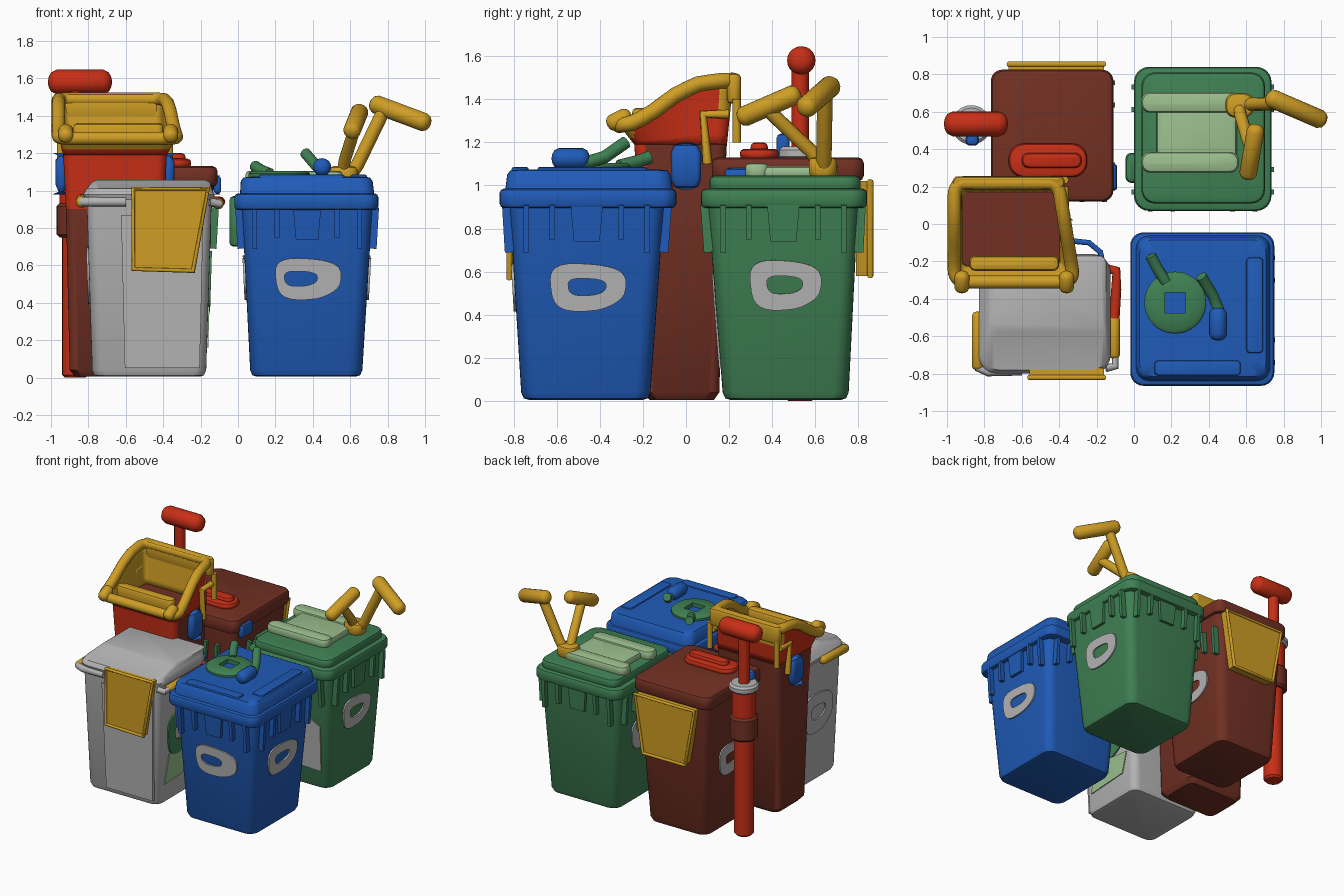
import bpy, bmesh, math
from mathutils import Matrix, Vector

if "Cube" in bpy.data.objects:
    bpy.data.objects.remove(bpy.data.objects["Cube"])

def material(name, rgb):
    m = bpy.data.materials.new(name)
    m.diffuse_color = (*rgb, 1)
    m.use_nodes = True
    m.node_tree.nodes["Principled BSDF"].inputs["Base Color"].default_value = m.diffuse_color
    return m

BLUE = material("blue", (0.014, 0.105, 0.48))
GREEN = material("green", (0.05, 0.22, 0.088))
PALE = material("pale green", (0.33, 0.52, 0.27))
YELLOW = material("yellow", (0.62, 0.34, 0.018))
BROWN = material("brown", (0.17, 0.03, 0.017))
RED = material("red", (0.58, 0.028, 0.008))
GREY = material("grey", (0.46, 0.46, 0.46))

def finish(name, bm, *mats):
    bmesh.ops.recalc_face_normals(bm, faces=bm.faces)
    me = bpy.data.meshes.new(name)
    bm.to_mesh(me)
    bm.free()
    for m in mats:
        me.materials.append(m)
    ob = bpy.data.objects.new(name, me)
    bpy.context.collection.objects.link(ob)
    return ob

def rounded(x0, x1, y0, y1, r, n=6):
    pts = []
    for i, (cx, cy) in enumerate([(x1 - r, y1 - r), (x0 + r, y1 - r), (x0 + r, y0 + r), (x1 - r, y0 + r)]):
        for k in range(n + 1):
            a = (i + k / n) * math.pi / 2
            pts.append((cx + r * math.cos(a), cy + r * math.sin(a)))
    return pts

def skin(bm, rings, cap=True):
    rings = [[bm.verts.new(p) for p in ring] for ring in rings]
    n = len(rings[0])
    for a, b in zip(rings, rings[1:]):
        for i in range(n):
            bm.faces.new((a[i], a[(i + 1) % n], b[(i + 1) % n], b[i]))
    if cap:
        bm.faces.new(rings[0][::-1])
        bm.faces.new(rings[-1])

def loft(name, mat, rings):
    """rings: (x0, x1, y0, y1, z, corner radius)"""
    bm = bmesh.new()
    skin(bm, [[(x, y, z) for x, y in rounded(a, b, c, d, r)] for a, b, c, d, z, r in rings])
    return finish(name, bm, mat)

def slab(name, mat, x0, x1, y0, y1, z0, z1, r=0.07, e=0.02):
    """Rounded block with softened top and bottom edges"""
    rings = [(x0 + i, x1 - i, y0 + i, y1 - i, z, r) for i, z in
             [(e, z0), (e * .3, z0 + e * .3), (0, z0 + e), (0, z1 - e), (e * .3, z1 - e * .3), (e, z1)]]
    return loft(name, mat, rings)

def tube(name, mat, pts, r, closed=False):
    cu = bpy.data.curves.new(name, 'CURVE')
    cu.dimensions = '3D'
    cu.bevel_depth, cu.bevel_resolution, cu.use_fill_caps = r, 4, True
    sp = cu.splines.new('POLY')
    sp.points.add(len(pts) - 1)
    for p, q in zip(sp.points, pts):
        p.co = (*q, 1)
    sp.use_cyclic_u = closed
    cu.materials.append(mat)
    ob = bpy.data.objects.new(name, cu)
    bpy.context.collection.objects.link(ob)
    bpy.ops.object.select_all(action='DESELECT')
    ob.select_set(True)
    bpy.context.view_layer.objects.active = ob
    bpy.ops.object.convert(target='MESH')

def capsule(name, mat, p, q, r):
    """Straight grip with round ends"""
    p, q = Vector(p), Vector(q)
    d = q - p
    rot = d.to_track_quat('Z', 'Y').to_matrix()
    prof = [(r * math.sin(a), -r * math.cos(a) * .7) for a in (.15, .5, .9, 1.57)]
    prof += [(a, d.length - b) for a, b in prof[::-1]]
    bm = bmesh.new()
    skin(bm, [[p + rot @ Vector((a * math.cos(t * math.pi / 10), a * math.sin(t * math.pi / 10), b))
               for t in range(20)] for a, b in prof])
    return finish(name, bm, mat)

def plate(name, mat, M, pts, w0, w1):
    bm = bmesh.new()
    skin(bm, [[M @ Vector((u, v, w)) for u, v in pts] for w in (w0, w1)])
    return finish(name, bm, mat)

def badge(name, mat, M, a, b, off=0):
    """Plain rounded ring plate"""
    def loop(s, t, w, wob, o=0):
        out = []
        for k in range(32):
            g = k * math.pi / 16
            c, d = math.cos(g), math.sin(g)
            f = 1 + wob * math.sin(3 * g + 1)
            out.append(M @ Vector((s * f * math.copysign(abs(c) ** .75, c) + o, t * f * math.copysign(abs(d) ** .75, d), w)))
        return out
    bm = bmesh.new()
    skin(bm, [loop(a, b, -.01, .06), loop(a, b, .01, .06), loop(a * .5, b * .36, .01, .05, off),
              loop(a * .5, b * .36, -.01, .05, off)], cap=False)
    return finish(name, bm, mat)

SIDES = {'front': (0, -1), 'right': (1, 0), 'back': (0, 1), 'left': (-1, 0)}

def side(base, top, H, which, z):
    """Local frame on a sloping bin wall: u across, v up, w outwards"""
    t = z / H
    x0, x1, y0, y1 = [a + (b - a) * t for a, b in zip(base, top)]
    o = Vector((*SIDES[which], 0))
    slope = {'front': base[2] - top[2], 'right': top[1] - base[1], 'back': top[3] - base[3], 'left': base[0] - top[0]}[which] / H
    c = Vector(((x0 + x1) / 2 + o.x * (x1 - x0) / 2, (y0 + y1) / 2 + o.y * (y1 - y0) / 2, z))
    u = Vector((0, 0, 1)).cross(o)
    v = (Vector((0, 0, 1)) + o * slope).normalized()
    m = Matrix((u, v, u.cross(v))).transposed().to_4x4()
    m.translation = c
    return m

def body(name, mat, base, top, H, r=0.07):
    x0, x1, y0, y1 = base
    rings = [(x0 + i, x1 - i, y0 + i, y1 - i, z, r) for i, z in [(.035, 0.005), (.012, .012), (0, .04)]]
    return loft(name, mat, rings + [(*top, H, r)])

def ribs(name, mat, base, top, H, sides=SIDES):
    for s in sides:
        M = side(base, top, H, s, .81)
        plate(name + "_pocket", mat, M, [(-.075, .1), (-.06, -.07), (.06, -.07), (.075, .1)], -.01, .022)
        for u in (-.28, -.16, .16, .28):
            h = -.12 if abs(u) > .2 else -.06
            plate(name + "_rib", mat, M, [(u - .013, .1), (u - .013, h), (u + .013, h), (u + .013, .1)], -.01, .035)

def frame_plate(name, M, pts, w0, w1):
    plate(name, YELLOW, M, pts, w0, w1)
    tube(name + "_edge", YELLOW, [M @ Vector((u, v, w1)) for u, v in pts], .014, True)

# Blue bin
bb, bt = (.065, .665, -.765, -.165), (.02, .72, -.82, -.1)
body("blue_bin_body", BLUE, bb, bt, .93)
ribs("blue_bin", BLUE, bb, bt, .93)
slab("blue_bin_rim", BLUE, -.02, .75, -.865, -.045, .895, .985, .07)
loft("blue_bin_lid", BLUE, [(.01, .73, -.84, -.06, .97, .07), (.015, .72, -.83, -.07, 1.05, .07),
                            (.03, .705, -.815, -.085, 1.07, .07), (.09, .65, -.76, -.14, 1.075, .05)])
slab("blue_lid_front_bar", BLUE, .11, .57, -.81, -.73, 1.05, 1.085, .02, .01)
slab("blue_lid_side_bar", BLUE, .6, .69, -.69, -.18, 1.05, 1.085, .02, .01)
for s, off in (('front', -.035), ('right', 0), ('left', 0)):
    badge("blue_bin_badge", GREY, side(bb, bt, .93, s, .53), .175, .11, off)
# Green dial and hoses on the blue lid
bm = bmesh.new()
sq = [max(abs(math.cos(k * math.pi / 20)), abs(math.sin(k * math.pi / 20))) for k in range(40)]
def dial(r, z, square=False):
    return [(.22 + (r / sq[k] if square else r) * math.cos(k * math.pi / 20),
             -.42 + (r / sq[k] if square else r) * math.sin(k * math.pi / 20), z) for k in range(40)]
skin(bm, [dial(.165, 1.06), dial(.165, 1.09), dial(.145, 1.105), dial(.055, 1.105, True), dial(.055, 1.06, True)], False)
finish("lid_dial", bm, GREEN)
tube("short_hose", GREEN, [(.09, -.17, 1.13), (.12, -.23, 1.11), (.17, -.31, 1.09)], .03)
tube("long_hose", GREEN, [(.46, -.52, 1.11), (.45, -.45, 1.11), (.42, -.38, 1.13), (.36, -.28, 1.20)], .03)
capsule("hose_knob", BLUE, (.45, -.59, 1.125), (.45, -.48, 1.125), .048)

# Green bin
gb, gt = (.07, .66, .17, .755), (.02, .715, .1, .8)
body("green_bin_body", GREEN, gb, gt, .93)
ribs("green_bin", GREEN, gb, gt, .93)
slab("green_bin_rim", GREEN, 0, .735, .07, .84, .895, .985, .08)
slab("green_bin_lid", GREEN, .04, .7, .11, .81, .97, 1.045, .07)
for s in ('right', 'left'):
    badge("green_bin_badge", GREY, side(gb, gt, .93, s, .54), .165, .115)
plate("green_bin_panel", GREY, side(gb, gt, .93, 'front', .35), [(-.24, -.18), (.24, -.2), (.25, .16), (.1, .24), (-.22, .2)], -.005, .006)
slab("green_side_grip", GREEN, -.045, .03, .22, .38, .7, .97, .03)
slab("pad", PALE, .12, .55, .29, .69, 1.03, 1.09, .03)
for y in (.33, .65):
    slab("pad_arm", PALE, .04, .56, y - .055, y + .055, 1.03, 1.105, .045, .02)
# Forked yellow handle
slab("fork_base", YELLOW, .49, .64, .57, .7, 1.04, 1.13, .05)
tube("fork_arm_near", YELLOW, [(.56, .63, 1.08), (.57, .58, 1.16), (.63, .38, 1.35)], .033)
tube("fork_arm_far", YELLOW, [(.6, .64, 1.08), (.64, .64, 1.14), (.78, .645, 1.43)], .036)
capsule("fork_grip_near", YELLOW, (.61, .27, 1.32), (.65, .50, 1.42), .047)
capsule("fork_grip_far", YELLOW, (.74, .67, 1.46), (.995, .56, 1.365), .05)

# Brown bin
rb, rt = (-.70, -.19, .18, .755), (-.74, -.13, .15, .805)
body("brown_bin_body", BROWN, rb, rt, 1.04)
slab("brown_bin_lid", BROWN, -.765, -.11, .12, .825, 1.02, 1.13, .06, .025)
slab("red_lid_handle", RED, -.67, -.25, .25, .43, 1.12, 1.17, .08)
slab("red_lid_grip", RED, -.6, -.28, .3, .38, 1.15, 1.2, .035)
for s in ('right', 'left'):
    badge("brown_bin_badge", GREY, side(rb, rt, 1.04, s, .54), .16, .115)
ribs("brown_bin", GREEN, rb, rt, 1.04, ('front', 'right'))
slab("blue_latch", BLUE, -.13, -.09, .18, .32, .98, 1.08, .015)
P = Matrix.Translation((-.42, .83, .8)) @ side((0,) * 4, (0,) * 4, 1, 'back', 0)
frame_plate("brown_bin_flap", P, [(-.26, .22), (-.19, -.22), (.17, -.22), (.25, .22)], -.04, .025)

# Red post with hammer head
def post(name, mat, r, z0, z1):
    loft(name, mat, [(-.87 - s, -.87 + s, .53 - s, .53 + s, z, s - .001) for s, z in
                     ((r - .015, z0), (r, z0 + .015), (r, z1 - .015), (r - .015, z1))])
post("post_lower", RED, .07, 0, .8)
post("post_collar", BROWN, .1, .75, .93)
post("post_upper", RED, .085, .9, 1.14)
post("post_ring", GREY, .105, 1.12, 1.18)
post("post_neck", RED, .04, 1.15, 1.56)
slab("post_switch", BLUE, -.9, -.83, .42, .48, 1.12, 1.24, .02)
capsule("post_head", RED, (-.97, .535, 1.58), (-.72, .535, 1.58), .066)

# Tall bin: brown body, red upper front
bm = bmesh.new()
tall = [(-.87, -.43, -.17, .13, .005, .05), (-.9, -.4, -.2, .155, .04, .05), (-.92, -.39, -.225, .175, .9, .05),
        (-.93, -.385, -.235, .185, 1.1, .05), (-.935, -.38, -.24, .19, 1.2, .05)]
skin(bm, [[(x, y, z) for x, y in rounded(a, b, c, d, r)] for a, b, c, d, z, r in tall])
bm.normal_update()
for f in bm.faces:
    c = f.calc_center_median()
    f.material_index = int(c.z > .9 and c.z < 1.19 and c.y < -.17)
finish("tall_bin_body", bm, BROWN, RED)

# Hood: sloping scoop, red outside and yellow inside
CURVE = [(-.36, 1.27), (-.25, 1.29), (-.17, 1.33), (-.05, 1.42), (.05, 1.47), (.15, 1.485), (.3, 1.49)]
def rim_z(y):
    for (a, p), (b, q) in zip(CURVE, CURVE[1:]):
        if a <= y <= b:
            return p + (q - p) * (y - a) / (b - a)
def dense(pts, n=8):
    return [Vector(p).lerp(Vector(q), k / n) for p, q in zip(pts, pts[1:] + pts[:1])
            for k in range(n if (Vector(p) - Vector(q)).length > .1 else 1)]
low = dense(rounded(-.935, -.38, -.24, .19, .05))
high = []
for p in low:
    s, t = (p.x + .935) / .555, (p.y + .24) / .43
    high.append(Vector((-.96 + s * (.555 + .085 * (1 - t)), -.31 + t * .53, 0)))
for p in high:
    p.z = rim_z(p.y)
bm = bmesh.new()
skin(bm, [[Vector((p.x, p.y, 1.19)).lerp(q, k / 6) for p, q in zip(low, high)] for k in range(7)], False)
for f in bm.faces:
    c = f.calc_center_median()
    f.material_index = int((c.y > .15 and c.z > 1.36) or (c.y < -.24 and c.z > 1.22))
hood = finish("hood_wall", bm, RED, YELLOW, YELLOW)
mod = hood.modifiers.new("thickness", 'SOLIDIFY')
mod.thickness, mod.offset, mod.material_offset = .02, -1, 2
tube("hood_rim", YELLOW, [tuple(p) for p in high], .036, True)
slab("hood_front_bar", YELLOW, -.88, -.40, -.25, -.17, 1.25, 1.36, .03)
slab("hood_back_band", YELLOW, -.97, -.37, .19, .255, 1.38, 1.52, .03)
for x in (-.92, -.36):
    capsule("hood_bolt", YELLOW, (x, -.34, 1.29), (x, -.28, 1.32), .04)
# Side straps and blue side knobs
for x in (-.945, -.37):
    tube("hood_strap", YELLOW, [(x, .2, 1.33), (x, .08, 1.33), (x, .1, 1.1)], .022)
    tube("hood_strap_rear", YELLOW, [(x, .235, 1.4), (x, .235, 1.2)], .02)
    slab("side_knob", BLUE, x - .03, x + .03, -.07, .07, .98, 1.2, .025, .05)

# Grey bin
wb, wt = (-.78, -.17, -.74, -.2), (-.81, -.14, -.775, -.18)
body("grey_bin_body", GREY, wb, wt, .98, .06)
loft("grey_bin_lid", GREY, [(-.82, -.13, -.79, -.165, .95, .09), (-.83, -.125, -.8, -.16, .98, .1),
                            (-.81, -.14, -.78, -.165, 1.01, .09), (-.78, -.15, -.58, -.17, 1.045, .04),
                            (-.76, -.17, -.56, -.19, 1.055, .04)])
plate("grey_bin_front_panel", GREY, side(wb, wt, .98, 'front', .45), [(-.13, -.4), (.27, -.4), (.29, .42), (-.15, .42)], -.01, .012)
badge("grey_left_badge", GREY, side(wb, wt, .98, 'left', .55), .17, .15)
badge("grey_right_badge", GREEN, side(wb, wt, .98, 'right', .52), .18, .16)
badge("grey_right_spot", BLUE, side(wb, wt, .98, 'right', .56), .05, .04)
plate("grey_right_patch", PALE, side(wb, wt, .98, 'right', .28), [(-.2, -.12), (.15, -.1), (.2, .06), (-.15, .1)], -.005, .006)
Q = Matrix.Translation((-.36, -.8, .79)) @ side((0,) * 4, (0,) * 4, 1, 'front', 0)
frame_plate("grey_bin_flap", Q, [(-.2, .22), (-.2, -.21), (.12, -.22), (.2, .22)], -.03, .02)
# Grey bin carry bars
tube("carry_bar", GREY, [(-.83, -.48, .95), (-.83, -.77, .94), (-.78, -.79, .94), (-.6, -.785, .94)], .025)
tube("carry_bar_right", GREY, [(-.15, -.77, .94), (-.1, -.76, .93), (-.1, -.5, .93)], .022)
capsule("left_grip", YELLOW, (-.835, -.76, .94), (-.835, -.49, .95), .032)
capsule("right_grip", YELLOW, (-.105, -.7, .93), (-.105, -.51, .93), .03)
tube("right_red_lever", RED, [(-.105, -.52, .93), (-.095, -.35, .94), (-.095, -.25, .94), (-.15, -.24, .94)], .027)
tube("blue_hose", BLUE, [(-.34, -.09, .95), (-.24, -.1, .95), (-.18, -.15, .95), (-.165, -.22, .95)], .015)

bpy.ops.object.select_all(action='SELECT')
bpy.context.view_layer.objects.active = hood
bpy.ops.object.shade_smooth_by_angle(angle=math.radians(40))
